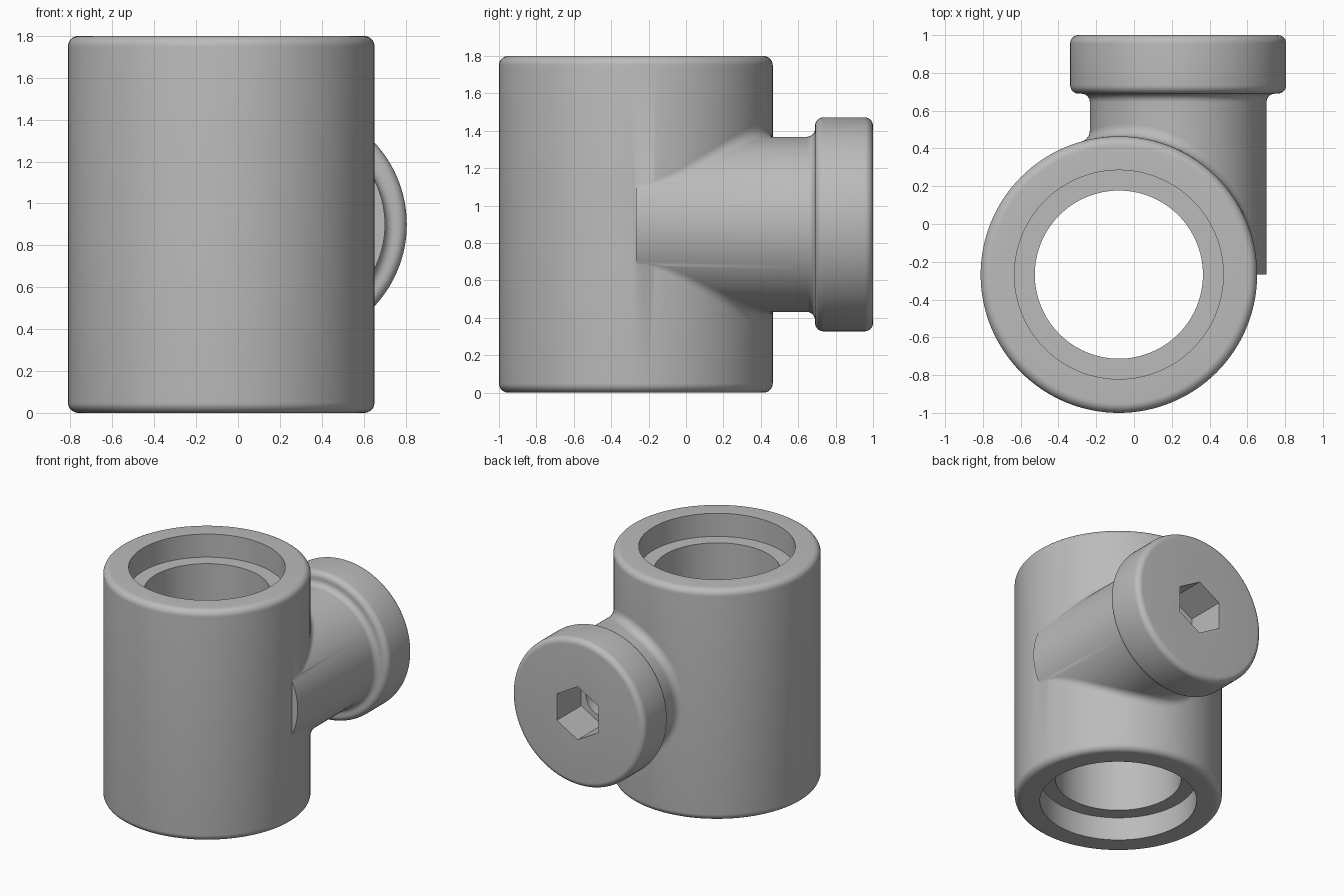
import bpy, bmesh, math
from mathutils import Vector, Matrix

cube = bpy.data.objects.get("Cube")
if cube:
    bpy.data.objects.remove(cube, do_unlink=True)

SEG = 128
BODY = Vector((-0.08, -0.268, 0))       # axis of the upright sleeve
BRANCH = Vector((0.234, 0, 0.9))        # axis of the side branch
R, r, F = 0.732, 0.468, 0.06            # sleeve, branch and fillet radii

grey = bpy.data.materials.new("plain grey")
grey.use_nodes = True
grey.diffuse_color = (0.5, 0.5, 0.5, 1)
grey.node_tree.nodes["Principled BSDF"].inputs["Base Color"].default_value = (0.5, 0.5, 0.5, 1)


def finish(name, bm):
    mesh = bpy.data.meshes.new(name)
    bm.to_mesh(mesh)
    bm.free()
    mesh.materials.append(grey)
    ob = bpy.data.objects.new(name, mesh)
    bpy.context.collection.objects.link(ob)
    return ob


def arc(cx, cz, rad, a0, a1, n=8):
    angles = [math.radians(a0 + (a1 - a0) * i / n) for i in range(n + 1)]
    return [(cx + rad * math.cos(a), cz + rad * math.sin(a)) for a in angles]


def lathe(name, profile, origin, along_y=False, seg=SEG):
    """Solid of revolution from (radius, height) points, capped at both ends."""
    bm = bmesh.new()
    rings = []
    for rad, h in profile:
        rings.append([bm.verts.new((rad * math.cos(t), rad * math.sin(t), h))
                      for t in (math.tau * i / seg for i in range(seg))])
    for lo, hi in zip(rings, rings[1:]):
        for i in range(seg):
            j = (i + 1) % seg
            bm.faces.new((lo[i], lo[j], hi[j], hi[i]))
    bm.faces.new(rings[0][::-1])
    bm.faces.new(rings[-1])
    if along_y:
        bm.transform(Matrix.Rotation(math.radians(-90), 4, 'X'))
    bm.transform(Matrix.Translation(origin))
    return finish(name, bm)


def combine(target, tool, operation):
    mod = target.modifiers.new(operation.lower(), 'BOOLEAN')
    mod.operation, mod.solver, mod.object = operation, 'EXACT', tool
    bpy.context.view_layer.objects.active = target
    bpy.ops.object.modifier_apply(modifier=mod.name)
    bpy.data.objects.remove(tool, do_unlink=True)


# Upright sleeve with rounded rims
b = 0.05
body = lathe("valve_body",
             arc(R - b, b, b, -90, 0) + arc(R - b, 1.8 - b, b, 0, 90), BODY)

# Side branch with a rounded collar
collar, c = 0.572, 0.045
branch = lathe("side_branch",
               [(r, BODY.y)] + arc(r + c, 0.69 - c, c, 180, 90)
               + arc(collar - c, 0.69 + c, c, -90, 0)
               + arc(collar - c, 1 - c, c, 0, 90), BRANCH, True)
combine(body, branch, 'UNION')

# Stepped bore through the sleeve
bore, step, depth = 0.445, 0.553, 0.18
combine(body, lathe("bore_cutter",
                    [(step, -0.1), (step, depth), (bore, depth), (bore, 1.8 - depth),
                     (step, 1.8 - depth), (step, 1.9)], BODY), 'DIFFERENCE')

# Hexagonal socket and the round passage behind it
combine(body, lathe("passage_cutter", [(0.14, BODY.y), (0.14, 0.8)], BRANCH, True, 48),
        'DIFFERENCE')
socket = lathe("socket_cutter", [(0.207, 0.7), (0.207, 1.1)], BRANCH, True, 6)
socket.data.transform(Matrix.Translation(BRANCH) @ Matrix.Rotation(math.radians(30), 4, 'Y')
                      @ Matrix.Translation(-BRANCH))
combine(body, socket, 'DIFFERENCE')

# Fillet where the branch meets the sleeve, swept as a rolling ball
bm = bmesh.new()
limit = math.acos((R + F + BODY.x - BRANCH.x) / (r + F)) + 0.0001
rows = []
for i in range(SEG + 1):
    t = limit + (math.tau - 2 * limit) * i / SEG
    radial = Vector((math.cos(t), 0, math.sin(t)))
    centre = BRANCH + radial * (r + F)
    across = centre.x - BODY.x
    centre.y = BODY.y + math.sqrt(max(0, (R + F) ** 2 - across ** 2))
    to_body = Vector((BODY.x - centre.x, BODY.y - centre.y, 0)).normalized()
    rows.append([bm.verts.new(centre + F * (-radial).slerp(to_body, k / 8)) for k in range(9)])
for p, q in zip(rows, rows[1:]):
    for k in range(8):
        bm.faces.new((p[k], p[k + 1], q[k + 1], q[k]))
bmesh.ops.recalc_face_normals(bm, faces=bm.faces)
# Turn the strip so that it faces the ball centre, away from the metal
mid = rows[SEG // 2][4]
if mid.link_faces[0].normal.dot(Vector((-1, 1, 0))) < 0:
    bmesh.ops.reverse_faces(bm, faces=bm.faces)
fillet = finish("branch_fillet", bm)

# Smooth curved faces, keep machined edges crisp
for ob in (body, fillet):
    bpy.ops.object.select_all(action='DESELECT')
    ob.select_set(True)
    bpy.context.view_layer.objects.active = ob
    bpy.ops.object.shade_smooth_by_angle(angle=math.radians(30))
